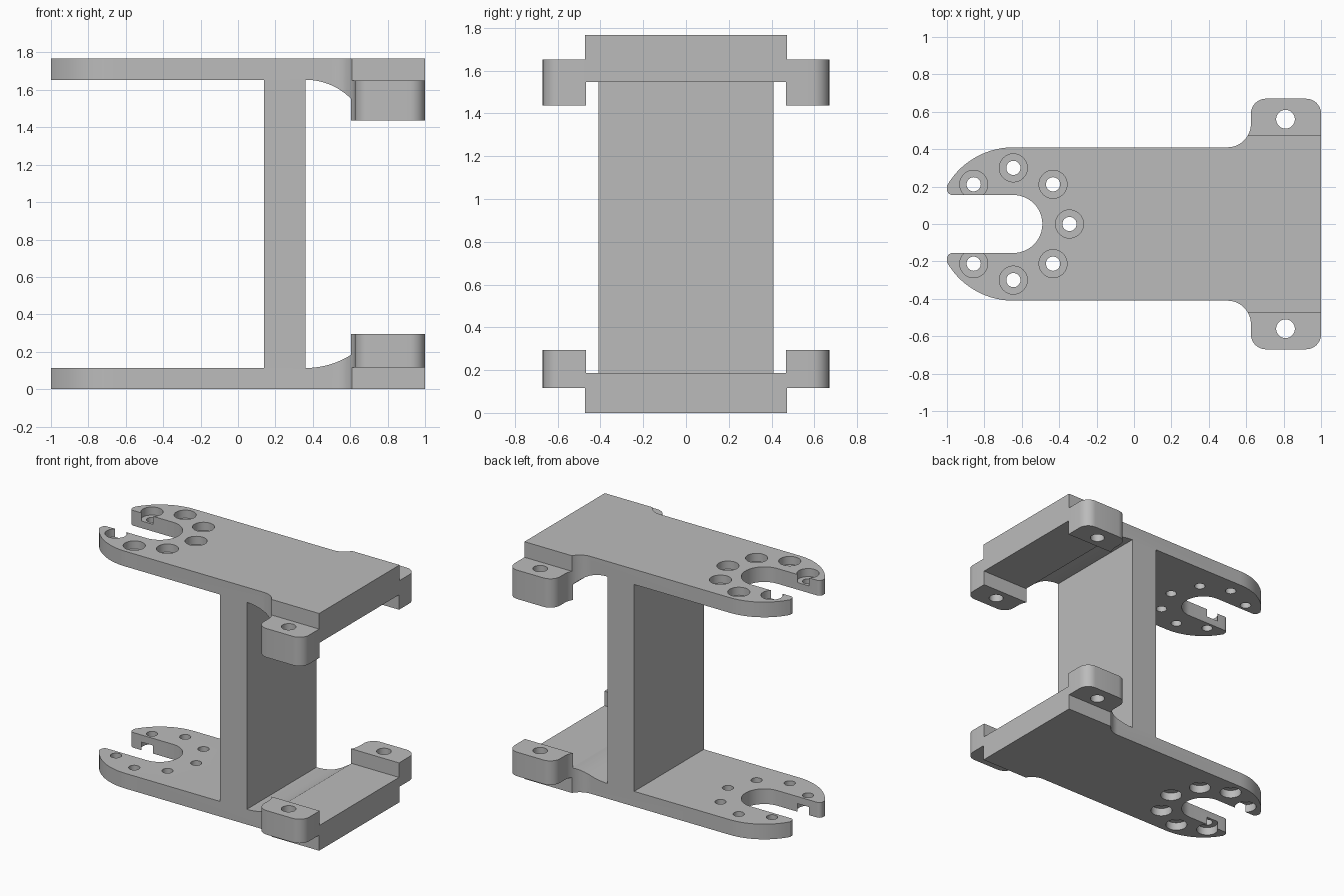
import bpy, bmesh
from math import sin, cos, asin, radians
from mathutils import Vector

cube = bpy.data.objects.get("Cube")
if cube:
    bpy.data.objects.remove(cube, do_unlink=True)

HEIGHT = 1.767
PLATE = 0.113        # plate thickness
RING_X = -0.645      # centre of the slot and its ring of holes

grey = bpy.data.materials.new("grey")
grey.use_nodes = True
grey.diffuse_color = (0.5, 0.5, 0.5, 1)
grey.node_tree.nodes["Principled BSDF"].inputs["Base Color"].default_value = (0.5, 0.5, 0.5, 1)


def arc(cx, cy, r, start, end, n=14):
    angles = [radians(start + (end - start) * i / n) for i in range(n + 1)]
    return [(cx + r * cos(a), cy + r * sin(a)) for a in angles]


def prism(name, points, lo, hi, axis="z"):
    """Extrude a 2D polygon along z (points are x, y) or y (points are x, z)."""
    def place(p, h):
        return (p[0], p[1], h) if axis == "z" else (p[0], h, p[1])
    bm = bmesh.new()
    face = bm.faces.new([bm.verts.new(place(p, lo)) for p in points])
    side = bmesh.ops.extrude_face_region(bm, geom=[face])["geom"]
    offset = Vector(place((0, 0), hi - lo))
    bmesh.ops.translate(bm, vec=offset, verts=[v for v in side if isinstance(v, bmesh.types.BMVert)])
    bmesh.ops.recalc_face_normals(bm, faces=bm.faces)
    mesh = bpy.data.meshes.new(name)
    bm.to_mesh(mesh)
    bm.free()
    mesh.materials.append(grey)
    obj = bpy.data.objects.new(name, mesh)
    bpy.context.collection.objects.link(obj)
    return obj


def box(name, x0, x1, y0, y1, z0, z1):
    return prism(name, [(x0, y0), (x1, y0), (x1, y1), (x0, y1)], z0, z1)


def cylinder(x, y, r, z0, z1):
    return prism("cutter", arc(x, y, r, 0, 360, 32)[:-1], z0, z1)


def combine(obj, tool, operation):
    """Apply a boolean and discard the tool."""
    mod = obj.modifiers.new("bool", "BOOLEAN")
    mod.operation, mod.solver, mod.object = operation, "EXACT", tool
    graph = bpy.context.evaluated_depsgraph_get()
    old = obj.data
    mesh = bpy.data.meshes.new_from_object(obj.evaluated_get(graph))
    obj.modifiers.clear()
    obj.data = mesh
    bpy.data.meshes.remove(old)
    bpy.data.objects.remove(tool, do_unlink=True)


def smooth(obj):
    bpy.ops.object.select_all(action="DESELECT")
    obj.select_set(True)
    bpy.context.view_layer.objects.active = obj
    bpy.ops.object.shade_smooth_by_angle(angle=radians(30))


# Plan outline: slotted round nose, fillets and rounded ears
half = (arc(RING_X, 0, 0.155, 0, 90)
        + arc(-0.97, 0.185, 0.03, 270, 180, 6)
        + arc(RING_X, 0, 0.41, 150, 90)
        + arc(0.5, 0.535, 0.125, -90, 0)
        + arc(0.705, 0.59, 0.08, 180, 90, 8)
        + arc(0.92, 0.59, 0.08, 90, 0, 8))
outline = half + [(x, -y) for x, y in reversed(half[1:])]


def trim(obj):
    combine(obj, prism("trim", outline, -0.2, 0.6), "INTERSECT")


def build_plate(name, block, ear_top):
    # Side profile: thin plate curving up into a thicker end block
    run, rise = 0.25, block - PLATE
    r = (run * run + rise * rise) / (2 * rise)
    sweep = asin(run / r) * 180 / 3.14159265
    curve = arc(0.36, PLATE + r, r, -90, -90 + sweep)
    profile = [(-1.1, 0)] + [(-1.1, PLATE)] + curve + [(1.1, block), (1.1, 0)]
    plate = prism(name, profile, -0.473, 0.473, "y")
    trim(plate)
    # Ears with a bolt hole each
    for s in (-1, 1):
        y0, y1 = sorted((0.467 * s, 0.8 * s))
        ear = box("ear", 0.5, 1.1, y0, y1, PLATE + 0.003, ear_top)
        trim(ear)
        combine(ear, cylinder(0.81, 0.56 * s, 0.05, -0.1, 0.6), "DIFFERENCE")
        combine(plate, ear, "UNION")
    # Ring of counterbored holes around the slot
    for k in range(-3, 4):
        a = radians(45 * k)
        x, y = RING_X + 0.3 * cos(a), 0.3 * sin(a)
        combine(plate, cylinder(x, y, 0.038, -0.1, 0.3), "DIFFERENCE")
        combine(plate, cylinder(x, y, 0.075, -0.1, 0.06), "DIFFERENCE")
    return plate


lower = build_plate("lower_plate", 0.187, 0.295)
smooth(lower)

# Upper plate faces downward, with deeper block and ears
upper = build_plate("upper_plate", 0.22, 0.331)
for v in upper.data.vertices:
    v.co.z = HEIGHT - v.co.z
upper.data.flip_normals()
smooth(upper)

# Upright web joining the plates
box("upright_web", 0.14, 0.36, -0.41, 0.41, PLATE, HEIGHT - PLATE)
